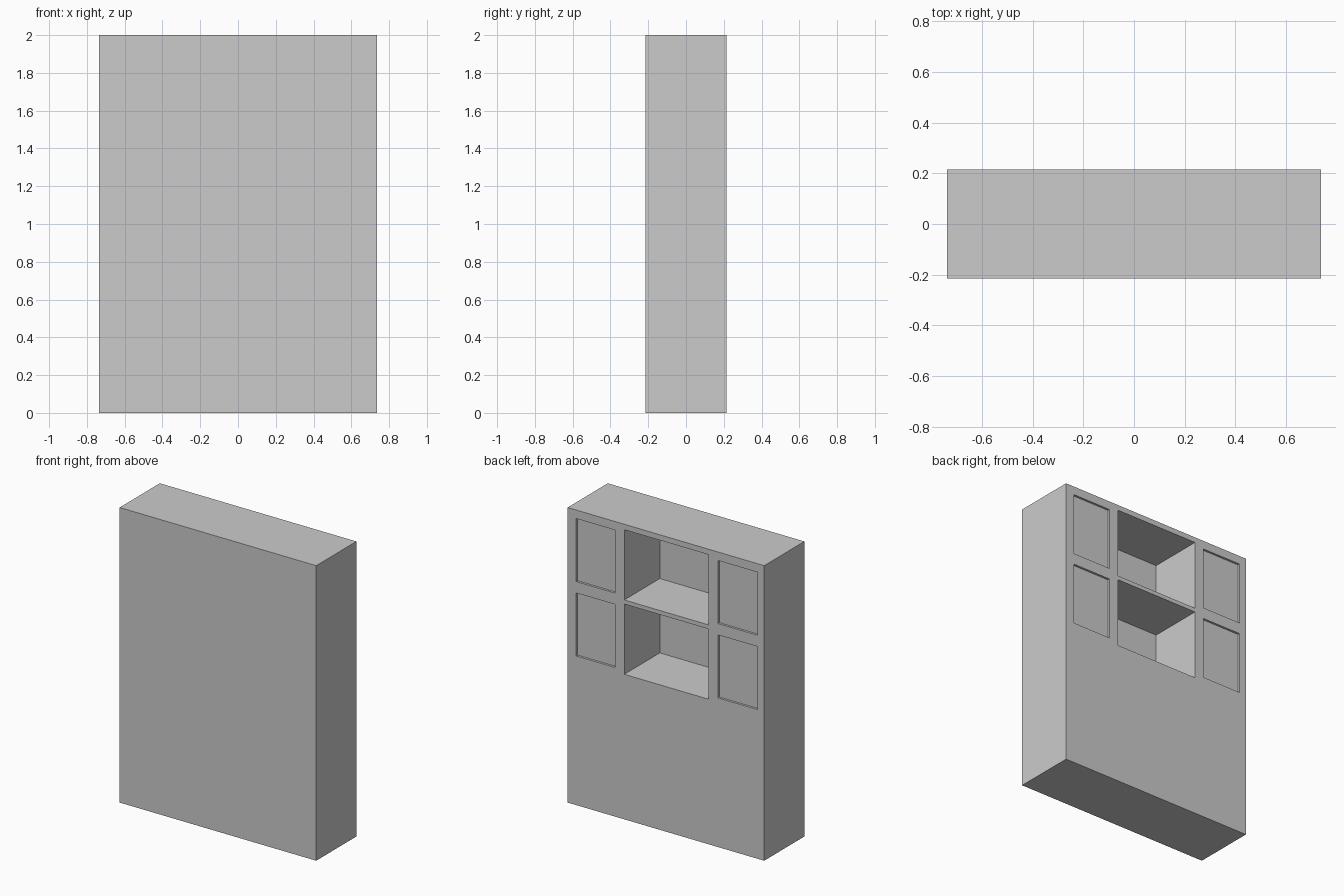
import bpy
import bmesh

if "Cube" in bpy.data.objects:
    bpy.data.objects.remove(bpy.data.objects["Cube"])

W, D, H = 0.737, 0.215, 2.0      # half width, half depth, height
PANEL_DEPTH, SHELF_DEPTH = 0.015, 0.38

# Openings in the back face: (x min, x max, z min, z max, depth)
openings = []
for top in (1.942, 1.438):
    for x0, x1 in ((-0.685, -0.39), (0.381, 0.673)):
        openings.append((x0, x1, top - 0.427, top, PANEL_DEPTH))
    openings.append((-0.32, 0.312, top - 0.455, top + 0.021, SHELF_DEPTH))

grey = bpy.data.materials.new("plain_grey")
grey.diffuse_color = (0.6, 0.6, 0.6, 1)
grey.use_nodes = True
grey.node_tree.nodes["Principled BSDF"].inputs["Base Color"].default_value = grey.diffuse_color


def make_object(name, bm):
    bmesh.ops.remove_doubles(bm, verts=bm.verts, dist=1e-5)
    bmesh.ops.recalc_face_normals(bm, faces=bm.faces)
    mesh = bpy.data.meshes.new(name)
    bm.to_mesh(mesh)
    bm.free()
    mesh.materials.append(grey)
    obj = bpy.data.objects.new(name, mesh)
    bpy.context.collection.objects.link(obj)
    return obj


def add_box(bm, x0, x1, y0, y1, z0, z1):
    verts = bmesh.ops.create_cube(bm, size=1)["verts"]
    for v in verts:
        v.co.x = x1 if v.co.x > 0 else x0
        v.co.y = y1 if v.co.y > 0 else y0
        v.co.z = z1 if v.co.z > 0 else z0


# Solid cabinet block
bm = bmesh.new()
add_box(bm, -W, W, -D, D, 0, H)
cabinet = make_object("cabinet_body", bm)

# Shallow door panels and deep open shelves, cut as one helper
bm = bmesh.new()
for x0, x1, z0, z1, depth in openings:
    add_box(bm, x0, x1, D - depth, D + 0.1, z0, z1)
cutter = make_object("opening_cutter", bm)
cutter.hide_render = True
cutter.hide_viewport = False

cut = cabinet.modifiers.new("openings", "BOOLEAN")
cut.operation = "DIFFERENCE"
cut.solver = "EXACT"
cut.object = cutter

# Apply the cut and drop the helper
bpy.context.view_layer.update()
graph = bpy.context.evaluated_depsgraph_get()
result = bpy.data.meshes.new_from_object(cabinet.evaluated_get(graph))
cabinet.modifiers.clear()
cabinet.data = result
bpy.data.objects.remove(cutter)
